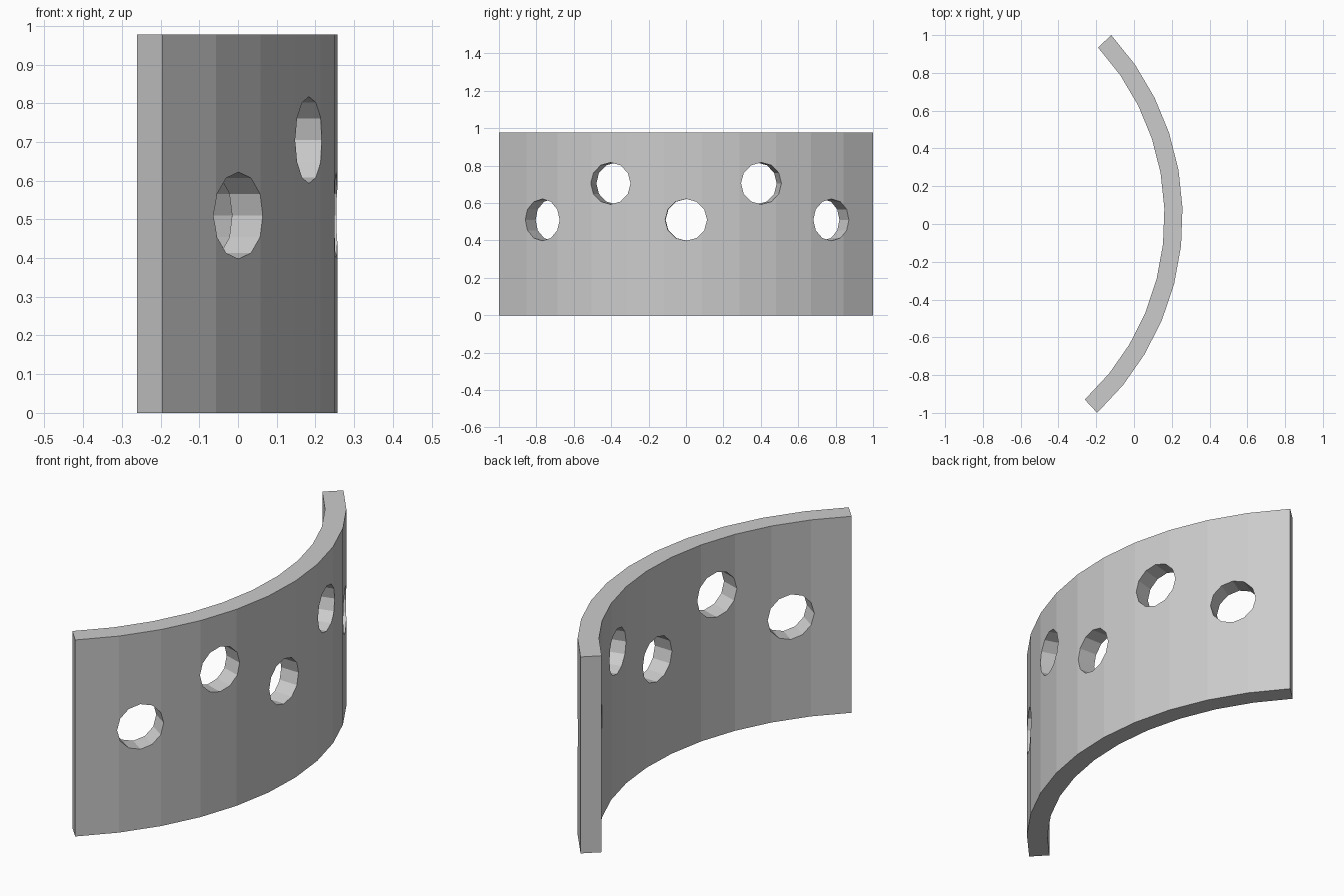
import bpy, bmesh
from math import radians, cos, sin, pi
from mathutils import Matrix

if "Cube" in bpy.data.objects:
    bpy.data.objects.remove(bpy.data.objects["Cube"])

CX, CY = -1.1575, 0.0375          # centre of curvature
R_OUT, R_IN, HEIGHT = 1.415, 1.319, 0.977
START, SPAN, SEGS = -47.15, 90.0, 11


def make_object(name, bm):
    bmesh.ops.recalc_face_normals(bm, faces=bm.faces)
    mesh = bpy.data.meshes.new(name)
    bm.to_mesh(mesh)
    bm.free()
    obj = bpy.data.objects.new(name, mesh)
    bpy.context.collection.objects.link(obj)
    return obj


# Curved plate: a quad section swept around a quarter circle
bm = bmesh.new()
rings = []
for i in range(SEGS + 1):
    a = radians(START + SPAN * i / SEGS)
    rings.append([bm.verts.new((CX + r * cos(a), CY + r * sin(a), z))
                  for r, z in ((R_IN, 0), (R_OUT, 0), (R_OUT, HEIGHT), (R_IN, HEIGHT))])
for p, q in zip(rings, rings[1:]):
    for k in range(4):
        n = (k + 1) % 4
        bm.faces.new((p[k], p[n], q[n], q[k]))
bm.faces.new(rings[0])
bm.faces.new(rings[-1])
plate = make_object("curved_plate", bm)

# Radial 12-sided hole cutters, alternating low and high
bm = bmesh.new()
for angle, z in ((-34.8, 0.51), (-18.2, 0.705), (-1.5, 0.51), (15.0, 0.705), (31.6, 0.51)):
    m = (Matrix.Translation((CX, CY, z)) @ Matrix.Rotation(radians(angle), 4, 'Z')
         @ Matrix.Translation(((R_OUT + R_IN) / 2, 0, 0)) @ Matrix.Rotation(pi / 2, 4, 'Y'))
    bmesh.ops.create_cone(bm, cap_ends=True, segments=12, radius1=0.112, radius2=0.112,
                          depth=0.4, matrix=m)
cutter = make_object("hole_cutter", bm)
cutter.hide_render = True
cutter.display_type = 'WIRE'

# Punch the holes, then drop the cutter
mod = plate.modifiers.new("holes", 'BOOLEAN')
mod.operation = 'DIFFERENCE'
mod.solver = 'EXACT'
mod.object = cutter
bpy.context.view_layer.objects.active = plate
bpy.ops.object.modifier_apply(modifier=mod.name)
bpy.data.objects.remove(cutter)
